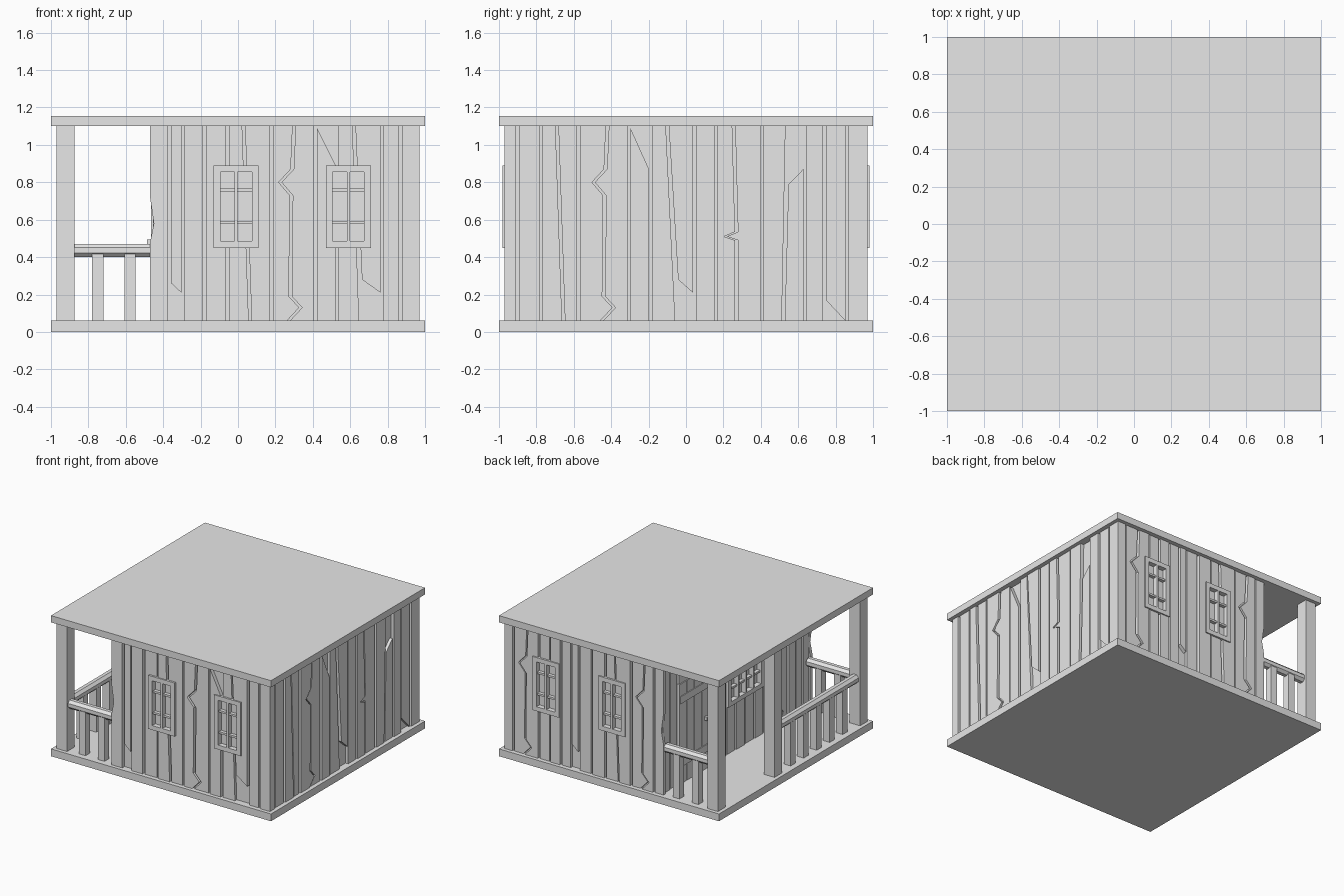
import bpy, bmesh, math
from mathutils import Matrix, Vector

if "Cube" in bpy.data.objects:
    bpy.data.objects.remove(bpy.data.objects["Cube"])

GREY = (0.8, 0.8, 0.8, 1)
mat = bpy.data.materials.new("plain grey")
mat.use_nodes = True
mat.diffuse_color = GREY
mat.node_tree.nodes["Principled BSDF"].inputs["Base Color"].default_value = GREY

FLOOR, CEIL = 0.06, 1.1
WALL = 0.97      # outer face of the house walls
PORCH = 0.455    # distance of the wall behind the porch
THICK = 0.03


def finish(name, bm, turn=0):
    """Turn a bmesh about z by quarter turns and make it an object."""
    bmesh.ops.recalc_face_normals(bm, faces=bm.faces)
    bm.transform(Matrix.Rotation(turn * math.pi / 2, 4, "Z"))
    mesh = bpy.data.meshes.new(name)
    bm.to_mesh(mesh)
    bm.free()
    mesh.materials.append(mat)
    obj = bpy.data.objects.new(name, mesh)
    bpy.context.collection.objects.link(obj)
    return obj


def add_box(bm, x, y, z):
    """Add a box given its (low, high) range on each axis."""
    lows, highs = Vector((x[0], y[0], z[0])), Vector((x[1], y[1], z[1]))
    m = Matrix.Translation((lows + highs) / 2) @ Matrix.Diagonal((*(highs - lows), 1))
    bmesh.ops.create_cube(bm, size=1, matrix=m)


def box(name, x, y, z, turn=0):
    bm = bmesh.new()
    add_box(bm, x, y, z)
    return finish(name, bm, turn)


def planks(name, seams, turn, dist, bottoms={}, tops={}):
    """Boards between seams; a seam is a position or a jagged upward path."""
    paths = [s if isinstance(s, list) else [(s, FLOOR), (s, CEIL)] for s in seams]
    bm = bmesh.new()
    for i, (a, b) in enumerate(zip(paths, paths[1:])):
        ga = 0 if i == 0 else 0.008
        gb = 0 if i == len(paths) - 2 else 0.008
        left = [[u + ga, z] for u, z in a]
        right = [[u - gb, z] for u, z in b]
        left[0][1], right[0][1] = bottoms.get(i, (FLOOR, FLOOR))
        left[-1][1], right[-1][1] = tops.get(i, (CEIL, CEIL))
        front = -dist + 0.006 * (i % 2)
        face = bm.faces.new([bm.verts.new((u, front, z)) for u, z in right + left[::-1]])
        new = bmesh.ops.extrude_face_region(bm, geom=[face])["geom"]
        for v in new:
            if isinstance(v, bmesh.types.BMVert):
                v.co.y = -dist + THICK
    return finish(name, bm, turn)


def window(name, wall, centre, width, columns, turn, dist):
    """Frame with recessed panes, cut into the boards of a wall."""
    u0, u1, z0, z1 = centre - width / 2, centre + width / 2, 0.45, 0.89
    rim, bar = 0.036, 0.008
    out, back = -dist - 0.01, -dist + THICK
    cutter = box(name + "_cutter", (u0 + rim, u1 - rim), (out - 0.05, back + 0.01),
                 (z0 + rim, z1 - rim), turn)
    cutter.hide_render = True
    cutter.hide_viewport = True
    cutter.display_type = "WIRE"
    cut = wall.modifiers.new(name, "BOOLEAN")
    cut.operation, cut.solver, cut.object = "DIFFERENCE", "EXACT", cutter
    bm = bmesh.new()
    for x in ((u0, u0 + rim), (u1 - rim, u1)):
        add_box(bm, x, (out, back), (z0, z1))
    for z in ((z0, z0 + rim), (z1 - rim, z1)):
        add_box(bm, (u0 + rim, u1 - rim), (out, back), z)
    pitch = (width - 2 * rim) / columns
    for k in range(1, columns):
        u = u0 + rim + k * pitch
        add_box(bm, (u - bar, u + bar), (out, back), (z0 + rim, z1 - rim))
    for z in (0.585, 0.76):
        add_box(bm, (u0 + rim, u1 - rim), (out + 0.012, back), (z - bar, z + bar))
    return finish(name, bm, turn)


def jag(u):
    """Seam with two splintered steps."""
    return [(u - 0.015, FLOOR), (u + 0.05, 0.13), (u - 0.005, 0.19), (u, 0.73),
            (u - 0.06, 0.8), (u + 0.005, 0.87), (u + 0.015, CEIL)]


def spike(u):
    """Seam with one thin splinter."""
    return [(u, FLOOR), (u, 0.49), (u - 0.06, 0.51), (u, 0.535), (u - 0.015, CEIL)]


def slant(low, high):
    return [(low, FLOOR), (high, CEIL)]


def chipped(u, z, depth):
    """Wall end with a shallow chip."""
    return [(u, FLOOR), (u, z - 0.1), (u + depth, z), (u, z + 0.14), (u, CEIL)]


# Floor and roof slabs
box("floor_slab", (-1, 1), (-1, 1), (0, FLOOR))
box("roof_slab", (-1, 1), (-1, 1), (CEIL, 1.155))

# Solid wall core behind the boards
box("wall_core", (-PORCH + THICK, WALL - THICK), (-WALL + THICK, WALL - THICK),
    (FLOOR, CEIL))

# Board walls
front = planks("front_boards",
               [chipped(-0.47, 0.58, 0.02), -0.365, -0.295, -0.18, -0.055,
                slant(0.065, 0.03), 0.18, jag(0.285), 0.415, 0.53,
                slant(0.655, 0.62), 0.77, 0.87, chipped(WALL, 0.19, -0.012)],
               0, WALL, bottoms={1: (0.26, 0.21), 10: (0.28, 0.21)},
               tops={8: (1.09, 0.89)})
planks("right_boards",
       [-WALL, -0.9, -0.775, slant(-0.655, -0.69), -0.575, jag(-0.435), -0.305, -0.19,
        slant(-0.05, -0.1), 0.045, 0.16, spike(0.27), 0.405, slant(0.52, 0.54), 0.635,
        0.74, 0.86, chipped(WALL, 0.67, -0.015)],
       1, WALL, bottoms={8: (0.28, 0.21), 15: (0.17, FLOOR)},
       tops={6: (1.09, 0.87), 13: (0.79, 0.87)})
back = planks("back_boards",
              [-WALL, -0.89, jag(-0.78), -0.66, -0.56, -0.46, -0.365, -0.295, -0.18,
               -0.055, slant(0.065, 0.03), 0.18, jag(0.285), 0.385,
               chipped(0.47, 0.58, -0.02)],
              2, WALL, bottoms={6: (0.26, 0.21)})
porch = planks("porch_boards",
               [-0.95, -0.85, -0.75, -0.35, -0.24, -0.12, 0, 0.12, 0.24, 0.36, 0.46,
                jag(0.57), 0.68, 0.78, 0.87, 0.95],
               3, PORCH)

# Windows
for side, wall, turn, centres in (("front", front, 0, (-0.01, 0.59)),
                                  ("back", back, 2, (0.01, -0.59))):
    for k, c in enumerate(centres):
        window(f"{side}_window_{k + 1}", wall, c, 0.24, 2, turn, WALL)
window("porch_window", porch, 0.12, 0.46, 4, 3, PORCH)

# Door made of boards with cross battens and a knob
bm = bmesh.new()
for k in range(4):
    u = -0.745 + k * 0.0975
    add_box(bm, (u, u + 0.092), (-PORCH - 0.008, -PORCH + 0.01), (FLOOR, 0.88))
for z in (0.2, 0.72):
    add_box(bm, (-0.74, -0.36), (-PORCH - 0.014, -PORCH), (z, z + 0.06))
finish("door", bm, 3)
box("door_knob", (-0.42, -0.39), (-PORCH - 0.032, -PORCH), (0.465, 0.495), 3)

# Porch posts
POST = (-0.97, -0.875)
for name, y in (("front_post", (-0.97, -0.875)), ("middle_post", (0.14, 0.235)),
                ("back_post", (0.875, 0.97))):
    box(name, POST, y, (FLOOR, CEIL))


def railing(name, start, end, spots):
    """Eight-sided handrail on square balusters at the given spots along it."""
    a, b = Vector((*start, 0.436)), Vector((*end, 0.436))
    run = b - a
    bm = bmesh.new()
    m = (Matrix.Translation((a + b) / 2) @ run.to_track_quat("Z", "Y").to_matrix().to_4x4()
         @ Matrix.Rotation(math.pi / 8, 4, "Z"))
    bmesh.ops.create_cone(bm, cap_ends=True, segments=8, radius1=0.038, radius2=0.038,
                          depth=run.length, matrix=m)
    for s in spots:
        p = a + run.normalized() * s
        add_box(bm, (p.x - 0.03, p.x + 0.03), (p.y - 0.03, p.y + 0.03), (FLOOR, 0.42))
    finish(name, bm)


RAIL = 0.922
railing("front_railing", (-0.875, -RAIL), (-0.47, -RAIL), (0.125, 0.298))
railing("back_railing", (-0.875, RAIL), (-0.47, RAIL), (0.125, 0.298))
railing("side_railing", (-RAIL, 0.14), (-RAIL, -0.875), [0.169 * k for k in range(1, 6)])
